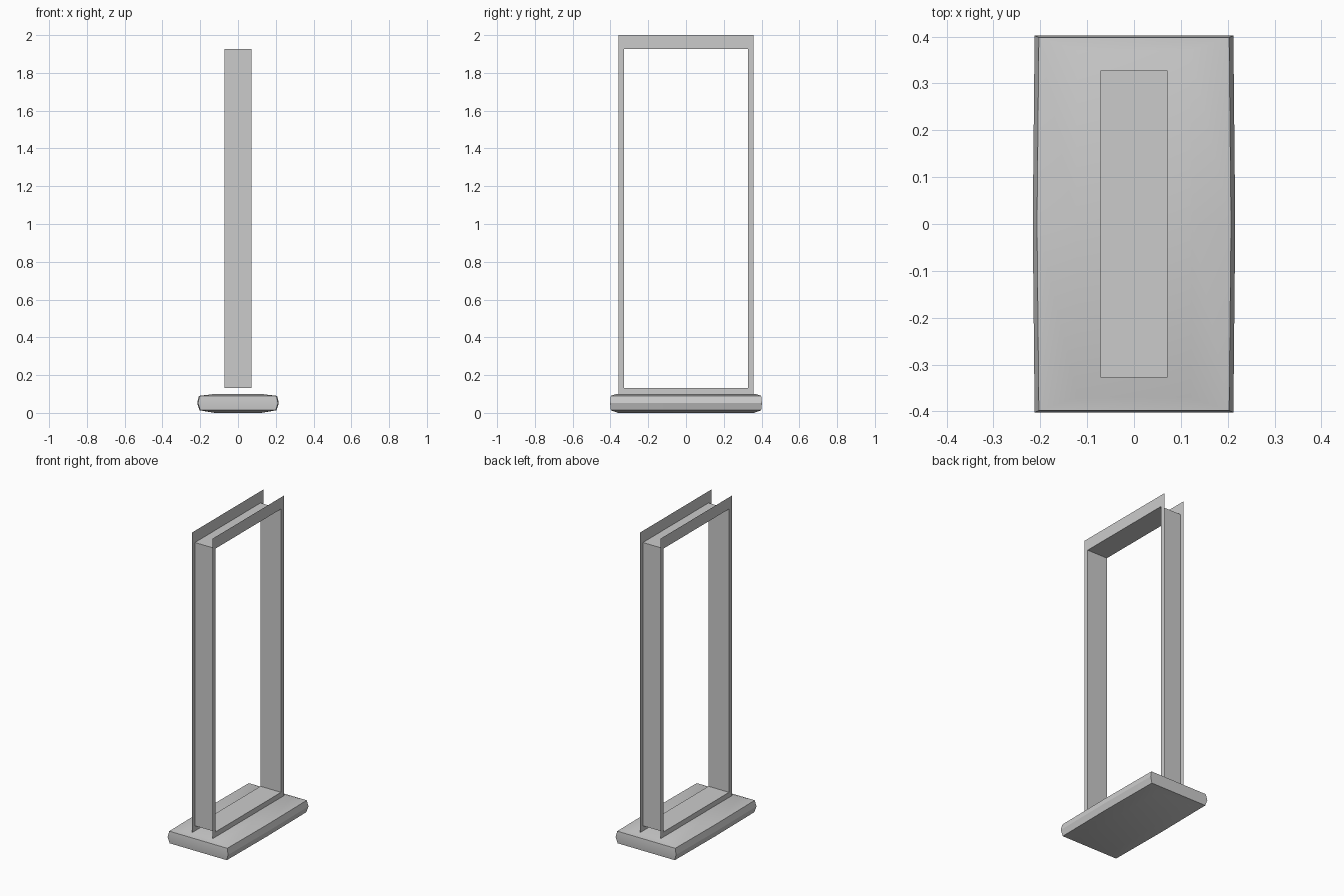
import bpy
import math

cube = bpy.data.objects.get("Cube")
if cube:
    bpy.data.objects.remove(cube, do_unlink=True)

grey = bpy.data.materials.new("light_grey")
grey.use_nodes = True
colour = (0.6, 0.6, 0.6, 1)
grey.diffuse_color = colour
grey.node_tree.nodes["Principled BSDF"].inputs["Base Color"].default_value = colour


def make_mesh(name, verts, faces):
    mesh = bpy.data.meshes.new(name)
    mesh.from_pydata(verts, [], faces)
    mesh.materials.append(grey)
    obj = bpy.data.objects.new(name, mesh)
    bpy.context.collection.objects.link(obj)
    return obj


def rectangle(x, half_y, low, high):
    return [(x, -half_y, low), (x, half_y, low), (x, half_y, high), (x, -half_y, high)]


def bridge(flip=False):
    quads = [(i, (i + 1) % 4, 4 + (i + 1) % 4, 4 + i) for i in range(4)]
    return [q[::-1] for q in quads] if flip else quads


# Frame dimensions
PLATE_X = 0.072
OUTER = (0.358, 0.1, 2.0)
INNER = (0.328, 0.132, 1.926)

# Thin open side frames
for side, sign in (("left", 1), ("right", -1)):
    make_mesh(side + "_frame_plate",
              rectangle(sign * PLATE_X, *OUTER) + rectangle(sign * PLATE_X, *INNER),
              bridge(sign < 0))

# Web joining the two plates around the opening
make_mesh("frame_web", rectangle(-PLATE_X, *INNER) + rectangle(PLATE_X, *INNER), bridge())

# Cushion-shaped base: stacked rings of height, half width and half depth
rings = [(0.0, 0.12, 0.36), (0.014, 0.2, 0.398), (0.052, 0.212, 0.402),
         (0.09, 0.203, 0.398), (0.1, 0.12, 0.37)]
BULGE = 0.004
verts = []
for z, hx, hy in rings:
    mid = hx + BULGE
    verts += [(-hx, -hy, z), (hx, -hy, z), (mid, 0, z), (hx, hy, z), (-hx, hy, z), (-mid, 0, z)]
faces = [tuple(range(5, -1, -1))]
for r in range(len(rings) - 1):
    for i in range(6):
        j = (i + 1) % 6
        faces.append((6 * r + i, 6 * r + j, 6 * r + 6 + j, 6 * r + 6 + i))
faces.append(tuple(range(len(verts) - 6, len(verts))))
base = make_mesh("base", verts, faces)

bpy.ops.object.select_all(action="DESELECT")
base.select_set(True)
bpy.context.view_layer.objects.active = base
bpy.ops.object.shade_smooth_by_angle(angle=math.radians(25))
